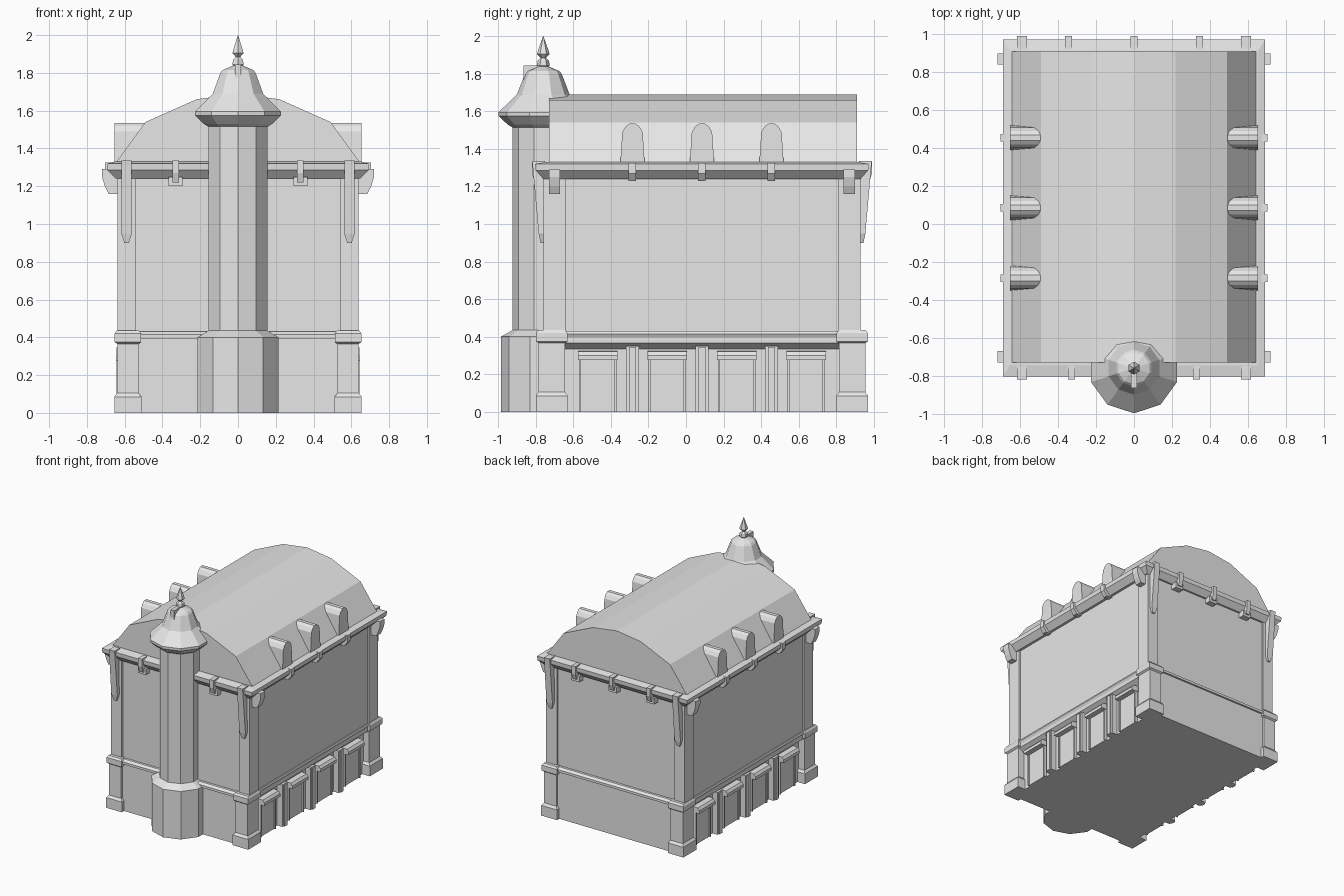
import bpy, bmesh, math

cube = bpy.data.objects.get("Cube")
if cube:
    bpy.data.objects.remove(cube, do_unlink=True)

GREY = (0.8, 0.8, 0.8, 1)
stone = bpy.data.materials.new("stone_grey")
stone.use_nodes = True
stone.diffuse_color = GREY
stone.node_tree.nodes["Principled BSDF"].inputs["Base Color"].default_value = GREY

FRONT, BACK, MID = -0.76, 0.93, 0.085
BAYS = [MID - 0.37, MID, MID + 0.37]
SIDES = (-1, 1)


def stack(name, loops):
    """Skin a row of matching loops and cap both ends."""
    bm = bmesh.new()
    rows = [[bm.verts.new(p) for p in loop] for loop in loops]
    n = len(rows[0])
    for a, b in zip(rows, rows[1:]):
        for i in range(n):
            j = (i + 1) % n
            bm.faces.new((a[i], a[j], b[j], b[i]))
    bm.faces.new(rows[0])
    bm.faces.new(rows[-1])
    bmesh.ops.recalc_face_normals(bm, faces=bm.faces)
    mesh = bpy.data.meshes.new(name)
    bm.to_mesh(mesh)
    bm.free()
    mesh.materials.append(stone)
    obj = bpy.data.objects.new(name, mesh)
    bpy.context.collection.objects.link(obj)
    return obj


def blocks(name, rings):
    """Stacked rectangles: (z, centre x, centre y, half x, half y)."""
    return stack(name, [[(x - a, y - b, z), (x + a, y - b, z), (x + a, y + b, z), (x - a, y + b, z)]
                        for z, x, y, a, b in rings])


def box(name, x0, x1, y0, y1, z0, z1):
    x, y, a, b = (x0 + x1) / 2, (y0 + y1) / 2, abs(x1 - x0) / 2, abs(y1 - y0) / 2
    return blocks(name, [(z0, x, y, a, b), (z1, x, y, a, b)])


def prism_y(name, profile, y0, y1):
    return stack(name, [[(x, y, z) for x, z in profile] for y in (y0, y1)])


def prism_x(name, profile, x0, x1):
    return stack(name, [[(x, y, z) for y, z in profile] for x in (x0, x1)])


def turned(name, profile, y, sides):
    """Faceted turning about a vertical axis, one corner facing front."""
    angles = [2 * math.pi * i / sides for i in range(sides)]
    return stack(name, [[(r * math.sin(t), y - r * math.cos(t), z) for t in angles] for z, r in profile])


# Lower storey with flared underside along the sides
prism_y("base_core", [(-0.585, 0), (0.585, 0), (0.585, 0.335), (0.63, 0.365), (0.63, 0.42),
                      (-0.63, 0.42), (-0.63, 0.365), (-0.585, 0.335)], FRONT - 0.01, BACK + 0.01)
blocks("base_ledge", [(0.395, 0, MID, 0.63, 0.87), (0.415, 0, MID, 0.64, 0.87),
                      (0.43, 0, MID, 0.635, 0.85)])

# Upper walls
box("upper_walls", -0.625, 0.625, FRONT + 0.015, BACK - 0.015, 0.42, 1.26)

# Corner piers, pilasters and brackets
for s in SIDES:
    for end, edge in ((-1, FRONT), (1, BACK)):
        cx, cy = s * 0.583, MID + end * 0.80
        blocks("corner_pier", [(0, cx, cy, 0.072, 0.085), (0.085, cx, cy, 0.072, 0.085),
                               (0.105, cx, cy, 0.056, 0.07), (0.365, cx, cy, 0.056, 0.07),
                               (0.375, cx, cy, 0.07, 0.083), (0.42, cx, cy, 0.07, 0.083),
                               (0.435, cx, cy, 0.06, 0.07)])
        box("corner_pilaster", s * 0.54, s * 0.638, edge, edge - end * 0.12, 0.42, 1.26)
        inner = edge - end * 0.01

        def brace_ring(z, half, reach):
            y = edge + end * reach
            return (z, s * 0.59, (inner + y) / 2, half, abs(y - inner) / 2)
        blocks("long_brace", [brace_ring(0.9, 0.012, 0.015), brace_ring(0.95, 0.028, 0.025),
                              brace_ring(1.31, 0.026, 0.057), brace_ring(1.335, 0.026, 0.06)])
        yb = MID + end * 0.785
        prism_y("side_bracket", [(s * x, z) for x, z in ((0.62, 1.16), (0.685, 1.16), (0.705, 1.2),
                                 (0.72, 1.25), (0.72, 1.29), (0.62, 1.29))], yb - 0.03, yb + 0.03)

# Side buttresses and hooded panels
for s in SIDES:
    for y in BAYS:
        box("buttress", s * 0.57, s * 0.632, y - 0.034, y + 0.034, 0, 0.35)
        box("buttress_strip", s * 0.57, s * 0.642, y - 0.018, y + 0.018, 0, 0.345)
    for k in (-1.5, -0.5, 0.5, 1.5):
        y = MID + k * 0.37
        box("panel", s * 0.57, s * 0.6, y - 0.1, y + 0.1, 0, 0.3)
        for t in SIDES:
            box("panel_jamb", s * 0.57, s * 0.61, y + t * 0.088, y + t * 0.1, 0, 0.3)
        prism_y("panel_hood", [(s * x, z) for x, z in ((0.57, 0.275), (0.645, 0.275), (0.645, 0.3),
                               (0.63, 0.32), (0.57, 0.325))], y - 0.105, y + 0.105)

# Cornice and vaulted roof
blocks("cornice", [(1.24, 0, MID, 0.645, 0.845), (1.285, 0, MID, 0.69, 0.885),
                   (1.32, 0, MID, 0.692, 0.888), (1.33, 0, MID, 0.655, 0.83)])
half_vault = [(0.65, 1.32), (0.49, 1.54), (0.22, 1.66)]
vault = half_vault + [(0, 1.69)] + [(-x, z) for x, z in reversed(half_vault)]
prism_y("vaulted_roof", vault, -0.73, 0.91)

# Arched dormers and gutter hooks along the sides
arch = [(-0.065, 1.32), (0.065, 1.32), (0.054, 1.49), (0.036, 1.52), (0.015, 1.535),
        (-0.015, 1.535), (-0.036, 1.52), (-0.054, 1.49)]
for s in SIDES:
    for y in BAYS:
        prism_x("dormer", [(y + a, z) for a, z in arch], s * 0.45, s * 0.655)
        prism_y("side_hook", [(s * x, z) for x, z in ((0.62, 1.23), (0.675, 1.23), (0.705, 1.27),
                              (0.705, 1.325), (0.62, 1.325))], y - 0.02, y + 0.02)

# Gutter hooks on the two ends
for end, edge, spots in ((-1, FRONT, (-0.33, 0.33)), (1, BACK, (-0.345, 0, 0.345))):
    for x in spots:
        box("end_hook_foot", x - 0.037, x + 0.037, edge - end * 0.02, edge + end * 0.035, 1.2, 1.25)
        prism_x("end_hook", [(edge + end * a, z) for a, z in ((-0.02, 1.22), (0.045, 1.22), (0.06, 1.27),
                             (0.06, 1.335), (-0.01, 1.335))], x - 0.018, x + 0.018)

# Stair turret with bell roof and finial
turned("turret_shaft", [(0, 0.226), (0.4, 0.226), (0.435, 0.163), (1.53, 0.163)], FRONT, 10)
turned("turret_roof", [(1.515, 0.165), (1.53, 0.19), (1.575, 0.238), (1.595, 0.238), (1.69, 0.14),
                       (1.8, 0.098), (1.815, 0.085), (1.84, 0.025)], FRONT, 10)
turned("finial", [(1.82, 0.018), (1.845, 0.034), (1.87, 0.03), (1.885, 0.014), (1.905, 0.034),
                  (1.93, 0.026), (2.0, 0.001)], FRONT, 6)
prism_x("turret_roof_hatch", [(-0.865, 1.75), (-0.865, 1.845), (-0.77, 1.845), (-0.77, 1.75)],
        -0.017, 0.017)
